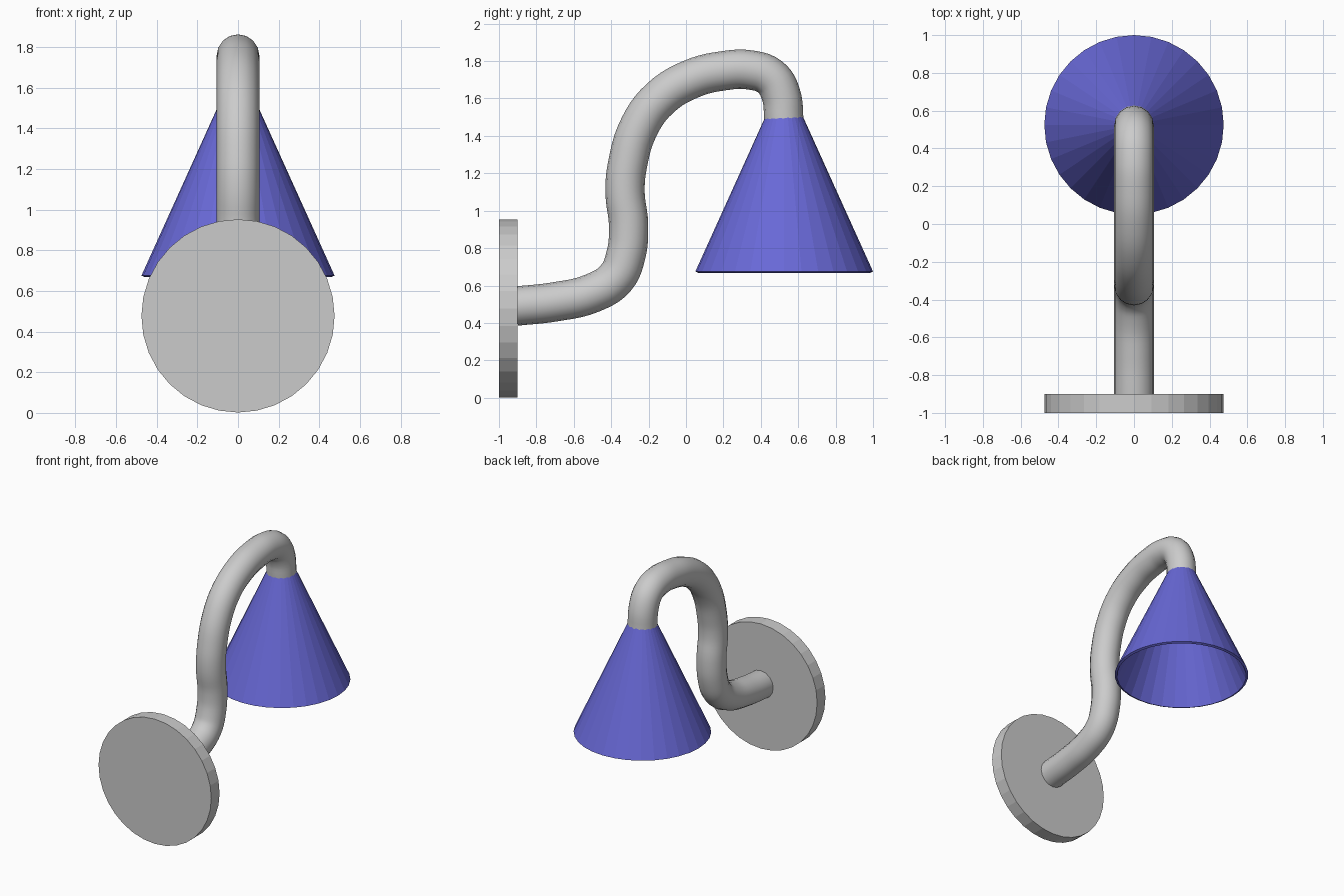
import bpy, bmesh, math
from mathutils import Matrix

cube = bpy.data.objects.get("Cube")
if cube:
    bpy.data.objects.remove(cube, do_unlink=True)


def make_material(name, rgb):
    mat = bpy.data.materials.new(name)
    mat.use_nodes = True
    mat.diffuse_color = (*rgb, 1)
    mat.node_tree.nodes["Principled BSDF"].inputs["Base Color"].default_value = (*rgb, 1)
    return mat


grey = make_material("light grey", (0.6, 0.6, 0.6))
blue = make_material("violet blue", (0.14, 0.14, 0.68))
RADIUS = 0.475
SHADE_Y = 0.525


def add_cone(name, mat, r_low, r_high, depth, matrix, capped):
    """Flat-shaded 32-sided cone or cylinder."""
    bm = bmesh.new()
    bmesh.ops.create_cone(bm, cap_ends=capped, segments=32, radius1=r_low,
                          radius2=r_high, depth=depth, matrix=matrix)
    bmesh.ops.remove_doubles(bm, verts=bm.verts, dist=0.0001)
    bmesh.ops.recalc_face_normals(bm, faces=bm.faces)
    mesh = bpy.data.meshes.new(name)
    bm.to_mesh(mesh)
    bm.free()
    obj = bpy.data.objects.new(name, mesh)
    mesh.materials.append(mat)
    bpy.context.collection.objects.link(obj)
    return obj


# Round wall plate
add_cone("wall_plate", grey, RADIUS, RADIUS, 0.1,
         Matrix.Translation((0, -0.95, 0.477)) @ Matrix.Rotation(math.pi / 2, 4, "X"), True)

# Open conical shade with a thin wall
height = 1.05
shade = add_cone("lamp_shade", blue, RADIUS, 0, height,
                 Matrix.Translation((0, SHADE_Y, 0.675 + height / 2)), False)
wall = shade.modifiers.new("wall", "SOLIDIFY")
wall.thickness = 0.018
wall.offset = -1

# Curved arm, swept along a smooth path in the side plane
path = [(-0.91, 0.49), (-0.7, 0.513), (-0.5, 0.56), (-0.375, 0.64),
        (-0.322, 0.76), (-0.307, 0.92), (-0.326, 1.1), (-0.312, 1.25),
        (-0.25, 1.45), (-0.14, 1.6), (0.03, 1.705), (0.2, 1.748),
        (0.34, 1.753), (0.45, 1.715), (0.505, 1.63), (SHADE_Y, 1.47)]
curve = bpy.data.curves.new("arm", "CURVE")
curve.dimensions = "3D"
curve.bevel_depth = 0.105
curve.bevel_resolution = 6
curve.resolution_u = 5
spline = curve.splines.new("BEZIER")
spline.bezier_points.add(len(path) - 1)
for point, (y, z) in zip(spline.bezier_points, path):
    point.co = (0, y, z)
    point.handle_left_type = point.handle_right_type = "AUTO"
curve.materials.append(grey)
arm = bpy.data.objects.new("arm", curve)
bpy.context.collection.objects.link(arm)
bpy.ops.object.select_all(action="DESELECT")
arm.select_set(True)
bpy.context.view_layer.objects.active = arm
bpy.ops.object.convert(target="MESH")
bpy.ops.object.shade_smooth()
